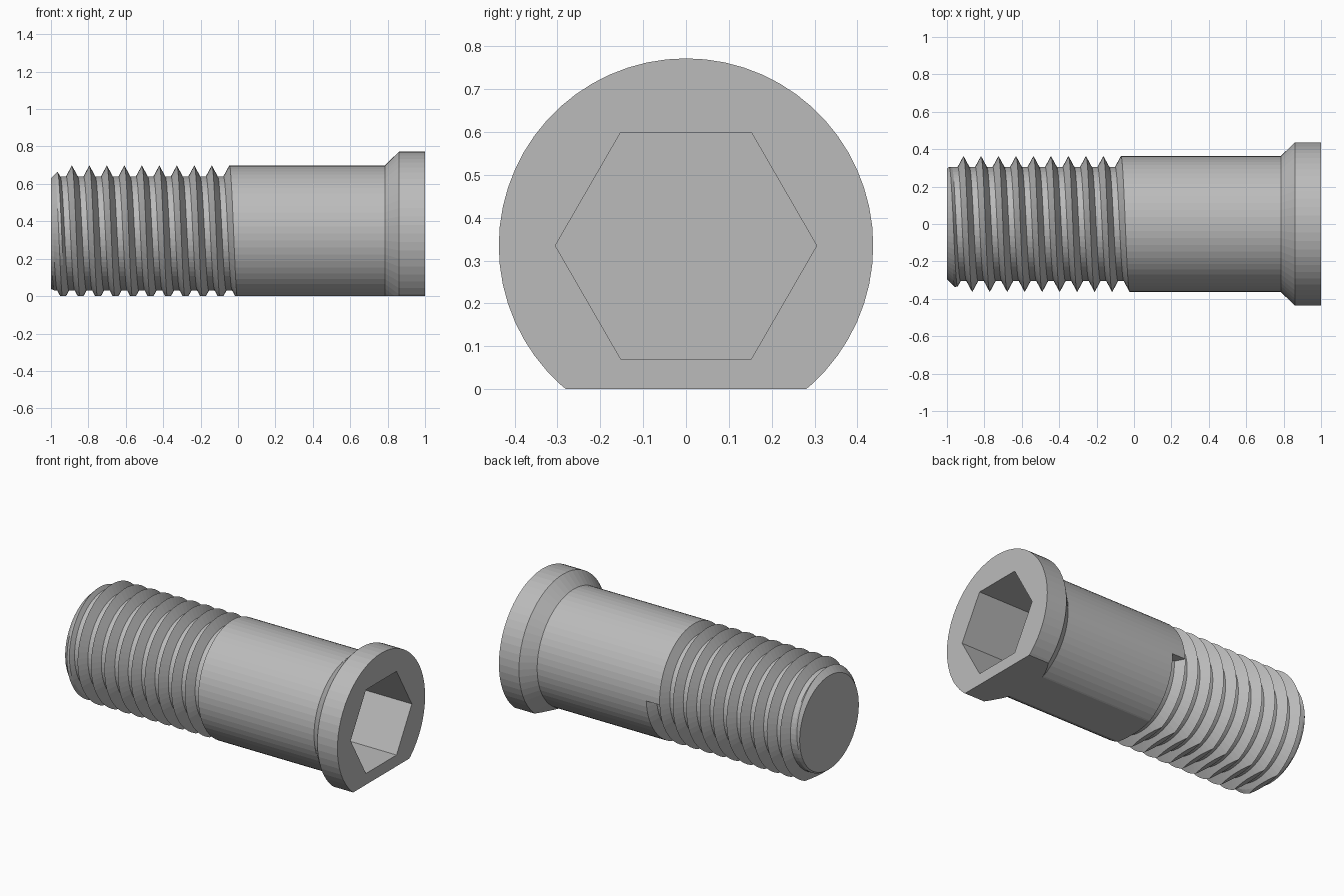
import bpy, bmesh
from math import cos, sin, pi

cube = bpy.data.objects.get("Cube")
if cube:
    bpy.data.objects.remove(cube)

SEG = 60                      # columns around the axis, a multiple of six
AXIS_Z = 0.335                # height of the axis above the cut flat
SHANK_R, ROOT_R, HEAD_R = 0.363, 0.305, 0.437
PITCH, TURNS, STEPS = 0.0935, 11, 6
THREAD_END = -0.07
TIP_R, HEX_R, SOCKET_FLOOR = 0.295, 0.305, 0.6


def thread_radius(f):
    """Radius across one groove: sharp crest, sloped flank, flat root."""
    depth = min(1, 3 * min(f, 1 - f))
    return SHANK_R - (SHANK_R - ROOT_R) * depth


def hex_radius(angle):
    return HEX_R * cos(pi / 6) / cos(angle % (pi / 3) - pi / 6)


def column(angle):
    """Axial outline (x, radius) of the screw at one angle."""
    shift = THREAD_END + PITCH * angle / (2 * pi)
    pts = [(-1, TIP_R)]
    # helical thread, limited by the tip chamfer
    for i in range(TURNS * STEPS + 1):
        x = max(-1, shift + PITCH * (i / STEPS - TURNS))
        r = thread_radius(i % STEPS / STEPS)
        pts.append((x, min(r, TIP_R + x + 1)))
    # plain shank, conical underside and rim of the head
    pts += [(THREAD_END + PITCH, SHANK_R), (0.785, SHANK_R),
            (0.86, HEAD_R), (1, HEAD_R)]
    # hexagonal socket
    h = hex_radius(angle)
    return pts + [(1, h), (SOCKET_FLOOR, h)]


bm = bmesh.new()
grid = []
for j in range(SEG + 1):
    a = 2 * pi * j / SEG
    grid.append([bm.verts.new((x, r * cos(a), r * sin(a))) for x, r in column(a)])

# skin between neighbouring columns
for left, right in zip(grid, grid[1:]):
    for i in range(len(left) - 1):
        bm.faces.new((left[i], left[i + 1], right[i + 1], right[i]))

# tip face, socket floor and the abrupt end wall of the groove
bm.faces.new([c[0] for c in grid[:-1]])
bm.faces.new([c[-1] for c in grid[:-1]])
last = 1 + TURNS * STEPS
bm.faces.new(grid[-1][last - STEPS:last + 1])
bmesh.ops.remove_doubles(bm, verts=bm.verts[:], dist=0.0002)

# flat along the underside
cut = bmesh.ops.bisect_plane(
    bm, geom=bm.verts[:] + bm.edges[:] + bm.faces[:], dist=1e-5,
    plane_co=(0, 0, -AXIS_Z), plane_no=(0, 0, -1), clear_outer=True)
rim = [e for e in cut["geom_cut"] if isinstance(e, bmesh.types.BMEdge)]
bmesh.ops.holes_fill(bm, edges=rim, sides=0)
bmesh.ops.recalc_face_normals(bm, faces=bm.faces[:])
bmesh.ops.translate(bm, verts=bm.verts[:], vec=(0, 0, AXIS_Z))

mesh = bpy.data.meshes.new("socket_screw")
bm.to_mesh(mesh)
bm.free()
screw = bpy.data.objects.new("socket_screw", mesh)
bpy.context.collection.objects.link(screw)

# single steel colour
steel = bpy.data.materials.new("grey_steel")
steel.use_nodes = True
grey = (0.5, 0.5, 0.5, 1)
steel.diffuse_color = grey
steel.node_tree.nodes["Principled BSDF"].inputs["Base Color"].default_value = grey
mesh.materials.append(steel)
